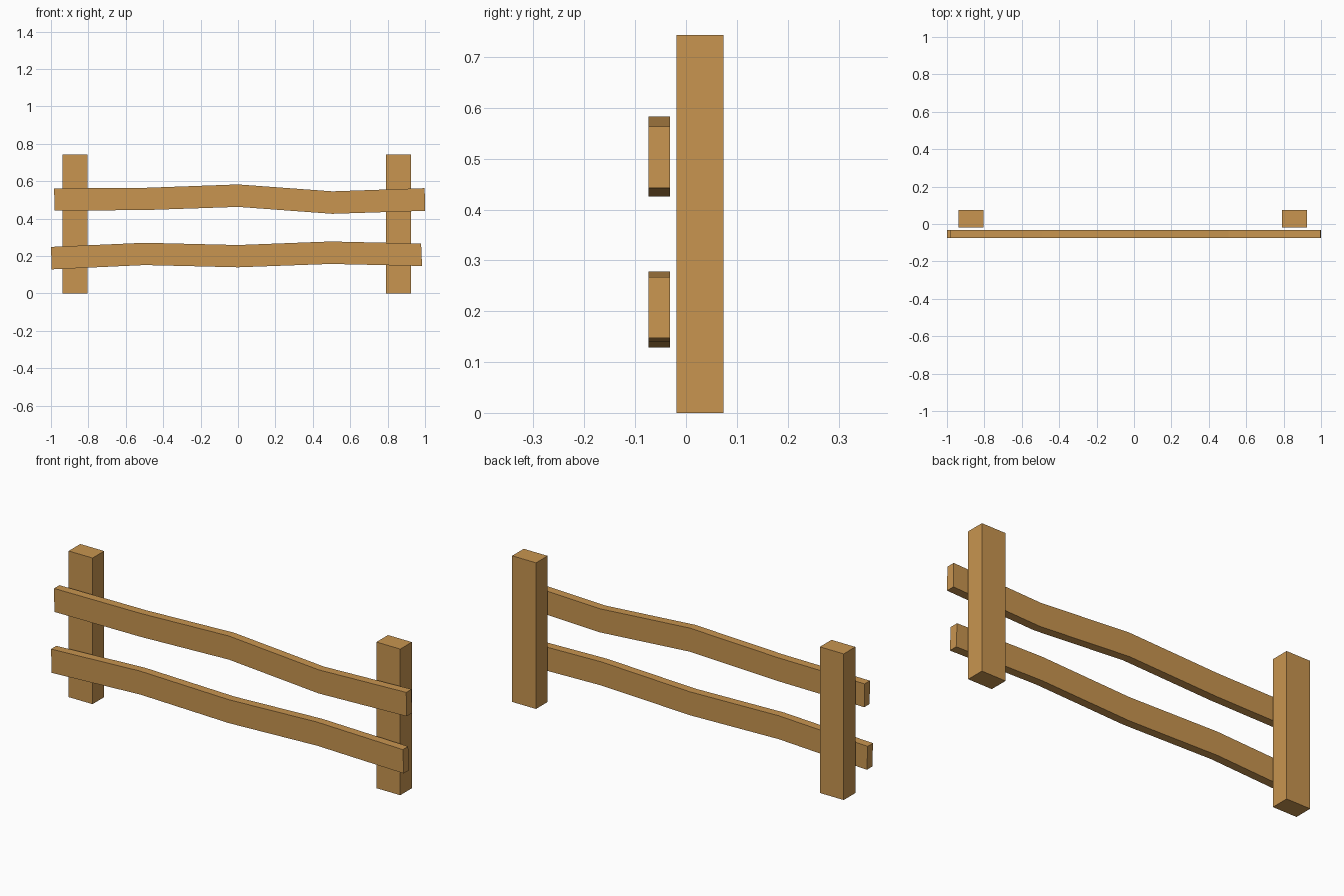
import bpy, bmesh

if "Cube" in bpy.data.objects:
    bpy.data.objects.remove(bpy.data.objects["Cube"])

wood = bpy.data.materials.new("wood")
wood.diffuse_color = (0.58, 0.30, 0.08, 1)
wood.use_nodes = True
wood.node_tree.nodes["Principled BSDF"].inputs["Base Color"].default_value = wood.diffuse_color


def extrude_profile(name, outline, y0, y1):
    """Extrude a closed x-z outline from y0 to y1."""
    bm = bmesh.new()
    face = bm.faces.new([bm.verts.new((x, y0, z)) for x, z in outline])
    ext = bmesh.ops.extrude_face_region(bm, geom=[face])
    moved = [v for v in ext["geom"] if isinstance(v, bmesh.types.BMVert)]
    bmesh.ops.translate(bm, verts=moved, vec=(0, y1 - y0, 0))
    bmesh.ops.recalc_face_normals(bm, faces=bm.faces)
    mesh = bpy.data.meshes.new(name)
    bm.to_mesh(mesh)
    bm.free()
    mesh.materials.append(wood)
    obj = bpy.data.objects.new(name, mesh)
    bpy.context.collection.objects.link(obj)
    return obj


# Upright posts
for name, x0, x1 in (("left_post", -0.939, -0.805), ("right_post", 0.792, 0.926)):
    extrude_profile(name, [(x0, 0), (x1, 0), (x1, 0.743), (x0, 0.743)], -0.019, 0.074)

# Wavy rails: top edge, then bottom edge, both left to right
rails = {
    "upper_rail": (
        [(-0.983, 0.562), (-0.495, 0.565), (0.0, 0.583), (0.505, 0.546), (0.998, 0.563)],
        [(-0.981, 0.443), (-0.495, 0.446), (0.0, 0.463), (0.505, 0.426), (1.0, 0.442)]),
    "lower_rail": (
        [(-1.0, 0.249), (-0.5, 0.271), (0.0, 0.259), (0.495, 0.278), (0.979, 0.267)],
        [(-0.996, 0.129), (-0.5, 0.152), (0.0, 0.140), (0.495, 0.158), (0.984, 0.147)]),
}
for name, (top, bottom) in rails.items():
    extrude_profile(name, bottom + top[::-1], -0.074, -0.031)
